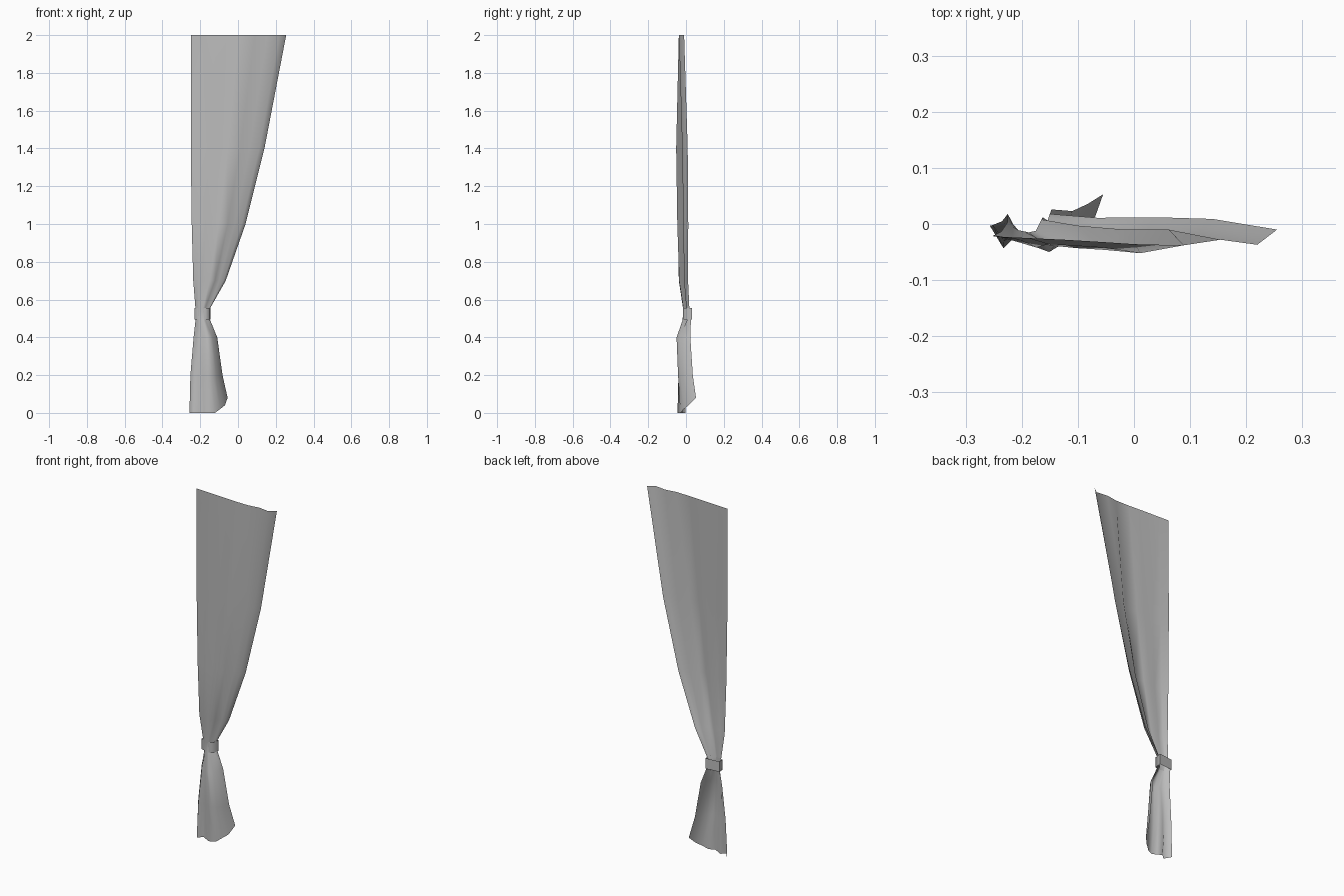
import bpy
import bmesh
import math

old = bpy.data.objects.get("Cube")
if old:
    bpy.data.objects.remove(old, do_unlink=True)


def make_material(name, colour):
    mat = bpy.data.materials.new(name)
    mat.use_nodes = True
    mat.diffuse_color = colour
    shader = mat.node_tree.nodes["Principled BSDF"]
    shader.inputs["Base Color"].default_value = colour
    shader.inputs["Roughness"].default_value = 0.8
    return mat


def loft(name, rows, mat, smooth_angle, closed=False):
    """Join rows of points, listed from top to bottom, with quads."""
    bm = bmesh.new()
    grid = [[bm.verts.new(point) for point in row] for row in rows]
    for upper, lower in zip(grid, grid[1:]):
        count = len(upper)
        for i in range(count if closed else count - 1):
            j = (i + 1) % count
            bm.faces.new((upper[i], lower[i], lower[j], upper[j]))
    mesh = bpy.data.meshes.new(name)
    bm.to_mesh(mesh)
    bm.free()
    mesh.materials.append(mat)
    obj = bpy.data.objects.new(name, mesh)
    bpy.context.collection.objects.link(obj)
    bpy.ops.object.select_all(action="DESELECT")
    obj.select_set(True)
    bpy.context.view_layer.objects.active = obj
    bpy.ops.object.shade_smooth_by_angle(angle=math.radians(smooth_angle))
    return obj


cloth = make_material("grey cloth", (0.5, 0.5, 0.5, 1.0))

# Position of each fold line across the width
fold_lines = (0, 0.12, 0.25, 0.38, 0.5, 0.67, 0.8, 0.93, 1)

# Each level: height, left edge, right edge, fold depths in millimetres
levels = [
    (2.0, -0.25, 0.255, (-22, -25, -28, -32, -36, -38, -28, -37, -10)),
    (1.4, -0.25, 0.14, (-20, -28, -36, -39, -42, -52, -10, -20, 9)),
    (1.0, -0.245, 0.04, (-18, -31, -42, -31, -43, -46, -10, -14, 12)),
    (0.7, -0.237, -0.065, (-14, -25, -35, -26, -38, -36, -3, -10, 11)),
    (0.55, -0.225, -0.15, (4, -5, -11, -13, -15, -12, 8, 2, 18)),
    (0.49, -0.225, -0.147, (18, 0, -12, -14, -18, -14, 12, 5, 26)),
    (0.4, -0.235, -0.11, (5, -14, -28, -30, -42, -50, -32, -8, 23)),
    (0.2, -0.252, -0.082, (-2, -30, -20, -30, -40, -42, -28, 0, 36)),
    (0.0, -0.257, -0.055, (-3, -43, -18, -32, -45, -30, -12, 13, 53)),
]
# The hem lifts towards its free corner
hem_lift = {6: 0.02, 7: 0.04, 8: 0.08}

# Gathered curtain sheet
curtain_rows = []
for z, left, right, folds in levels:
    row = []
    for i, (u, depth) in enumerate(zip(fold_lines, folds)):
        height = hem_lift.get(i, 0.0) if z == 0 else z
        row.append((left + (right - left) * u, depth / 1000, height))
    curtain_rows.append(row)
loft("curtain", curtain_rows, cloth, 120)

# Tie band looped around the gathered waist
band_outline = [(-0.23, -0.002), (-0.205, -0.01), (-0.175, -0.015),
                (-0.152, -0.008), (-0.146, 0.033), (-0.23, 0.025)]
band_rows = [[(x, y, z) for x, y in band_outline] for z in (0.555, 0.495)]
loft("tie_band", band_rows, cloth, 75, closed=True)
